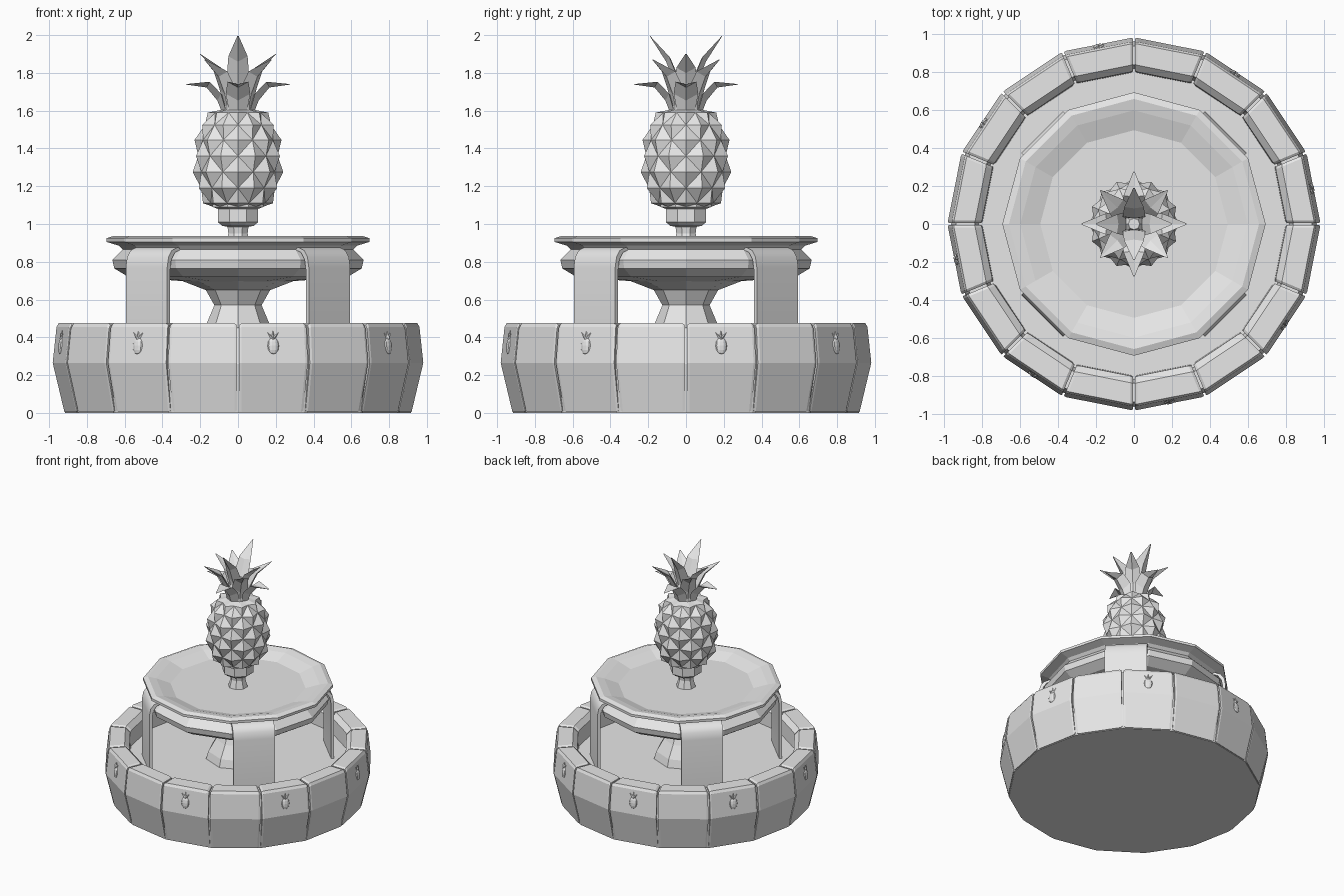
import bpy, bmesh, math
from mathutils import Matrix, Vector

cube = bpy.data.objects.get("Cube")
if cube:
    bpy.data.objects.remove(cube, do_unlink=True)

stone = bpy.data.materials.new("pale_grey_stone")
stone.use_nodes = True
stone.diffuse_color = (0.8, 0.8, 0.8, 1)
stone.node_tree.nodes["Principled BSDF"].inputs["Base Color"].default_value = (0.8, 0.8, 0.8, 1)


def finish(name, bm, matrix=Matrix()):
    bmesh.ops.recalc_face_normals(bm, faces=bm.faces)
    mesh = bpy.data.meshes.new(name)
    bm.to_mesh(mesh)
    bm.free()
    mesh.materials.append(stone)
    obj = bpy.data.objects.new(name, mesh)
    obj.matrix_world = matrix
    bpy.context.collection.objects.link(obj)
    return obj


def loft(name, rings, matrix=Matrix()):
    """Skin closed rings of points and cap both ends."""
    bm = bmesh.new()
    loops = [[bm.verts.new(p) for p in ring] for ring in rings]
    n = len(loops[0])
    for a, b in zip(loops, loops[1:]):
        for i in range(n):
            j = (i + 1) % n
            bm.faces.new((a[i], a[j], b[j], b[i]))
    bm.faces.new(loops[0])
    bm.faces.new(loops[-1])
    return finish(name, bm, matrix)


def polar(r, angle, z):
    return Vector((r * math.cos(angle), r * math.sin(angle), z))


def lathe(name, profile, sides, phase=0.0):
    return loft(name, [[polar(r, phase + math.tau * i / sides, z) for i in range(sides)]
                       for r, z in profile])


def turn(degrees):
    return Matrix.Rotation(math.radians(degrees), 4, 'Z')


# Pool core, visible in the joints and as the pool floor
lathe("pool_core", [(0.915, 0), (0.965, 0.26), (0.94, 0.455), (0.84, 0.455), (0.82, 0.32)], 16)

# Sixteen wall blocks around the pool
block_profile = [(0.905, 0.004), (0.966, 0.265), (0.946, 0.455), (0.935, 0.475),
                 (0.825, 0.475), (0.79, 0.44), (0.785, 0.29), (0.785, 0.004)]
slope = math.tan(math.pi / 16)


def block_end(side, shrink, gap):
    ring = []
    for r, z in block_profile:
        r2, z2 = 0.87 + (r - 0.87) * shrink, 0.24 + (z - 0.24) * shrink
        ring.append((r2, side * (r2 * slope - gap), z2))
    return ring


for k in range(16):
    loft(f"wall_block_{k + 1}",
         [block_end(-1, 0.96, 0.006), block_end(-1, 1, 0.02),
          block_end(1, 1, 0.02), block_end(1, 0.96, 0.006)],
         turn(11.25 + 22.5 * k))

# Small fruit reliefs on every second block
for k in range(8):
    place = turn(-78.75 + 45 * k) @ Matrix.Translation((0.955, 0, 0.355)) \
        @ Matrix.Rotation(math.radians(-6), 4, 'Y')
    bm = bmesh.new()
    bmesh.ops.create_uvsphere(bm, u_segments=10, v_segments=6, radius=1,
                              matrix=Matrix.Diagonal((0.014, 0.032, 0.045, 1)))
    for tilt in (-40, 0, 40):
        bmesh.ops.create_cone(
            bm, segments=4, radius1=0.012, radius2=0.001, depth=0.05, cap_ends=True,
            matrix=Matrix.Translation((0, 0, 0.035)) @ Matrix.Rotation(math.radians(tilt), 4, 'X')
            @ Matrix.Translation((0, 0, 0.025)))
    finish(f"fruit_relief_{k + 1}", bm, place)

# Pedestal and upper bowl
lathe("pedestal", [(0.24, 0.31), (0.22, 0.38), (0.165, 0.475), (0.125, 0.57), (0.17, 0.65),
                   (0.3, 0.70), (0.3, 0.74)], 8)
lathe("upper_bowl", [(0.2, 0.69), (0.58, 0.72), (0.655, 0.765), (0.665, 0.81), (0.61, 0.865),
                     (0.63, 0.885), (0.695, 0.905), (0.695, 0.925), (0.66, 0.937),
                     (0.6, 0.925), (0.495, 0.89)], 12)

# Four water sheets spilling from under the bowl rim
outer = [(0.56, 0.875), (0.61, 0.875), (0.65, 0.86), (0.675, 0.825), (0.685, 0.77), (0.685, 0.31)]
inner = [(r - 0.022, z - 0.012) for r, z in reversed(outer)]
for k in range(4):
    sheet = loft(f"water_sheet_{k + 1}",
                 [[(r, w, z) for r, z in outer + inner] for w in (-0.155, 0.155)],
                 turn(45 + 90 * k))
    bpy.ops.object.select_all(action='DESELECT')
    sheet.select_set(True)
    bpy.context.view_layer.objects.active = sheet
    bpy.ops.object.shade_smooth_by_angle(angle=math.radians(40))

# Stem and collar holding the fruit
lathe("stem", [(0.075, 0.88), (0.055, 0.95), (0.06, 0.985), (0.09, 0.99), (0.115, 1.01),
               (0.115, 1.08), (0.145, 1.09), (0.145, 1.105), (0.12, 1.12)], 8, math.pi / 8)

# Fruit body: staggered diamonds, each raised to a point
rows = [(0.10, 1.08), (0.155, 1.11), (0.195, 1.19), (0.21, 1.275), (0.21, 1.36),
        (0.20, 1.445), (0.175, 1.525), (0.13, 1.59), (0.06, 1.61)]
SIDES = 8
bm = bmesh.new()
step = math.tau / SIDES
grid = [[bm.verts.new(polar(r, step * (i + 0.5 * (j % 2)), z)) for i in range(SIDES)]
        for j, (r, z) in enumerate(rows)]
for j in range(1, len(rows) - 1):
    for i in range(SIDES):
        mid = (i + 1) % SIDES if j % 2 else i
        left, right = grid[j][i], grid[j][(i + 1) % SIDES]
        low, high = grid[j - 1][mid], grid[j + 1][mid]
        r, z = rows[j]
        peak = bm.verts.new(polar(r + 0.03, step * (i + 0.5 + 0.5 * (j % 2)), z))
        for a, b in ((low, right), (right, high), (high, left), (left, low)):
            bm.faces.new((a, b, peak))
for j in (0, len(rows) - 1):
    bm.faces.new(grid[j])
    near = 1 if j == 0 else j - 1
    for i in range(SIDES):
        a, b = grid[j][i], grid[j][(i + 1) % SIDES]
        bm.faces.new((a, b, grid[near][(i + 1) % SIDES if j % 2 != 0 else i]))
finish("fruit_body", bm)


# Crown leaves: keeled blades that narrow to a tip
def leaf(name, path, width, angle):
    rings = []
    for (r, z), s in zip(path, (0.7, 1, 0.85, 0.06)):
        w = width * s
        rings.append([(r, -w, z + 0.15 * w), (r + 0.3 * w, 0, z - 0.4 * w),
                      (r, w, z + 0.15 * w), (r - 0.15 * w, 0, z - 0.05 * w)])
    loft(name, rings, turn(angle))


low_path = [(0.06, 1.58), (0.09, 1.68), (0.15, 1.745), (0.275, 1.74)]
mid_path = [(0.05, 1.58), (0.08, 1.71), (0.13, 1.80), (0.25, 1.87)]
side_path = [(0.03, 1.6), (0.05, 1.73), (0.09, 1.82), (0.2, 1.90)]
tall_path = [(0.02, 1.6), (0.04, 1.76), (0.09, 1.88), (0.19, 1.995)]
for k in range(4):
    leaf(f"low_leaf_{k + 1}", low_path, 0.065, 90 * k)
    leaf(f"middle_leaf_{k + 1}", mid_path, 0.06, 45 + 90 * k)
    leaf(f"top_leaf_{k + 1}", tall_path if k % 2 else side_path, 0.06, 90 * k)
lathe("crown_heart", [(0.09, 1.58), (0.07, 1.68), (0.03, 1.76)], 8)
